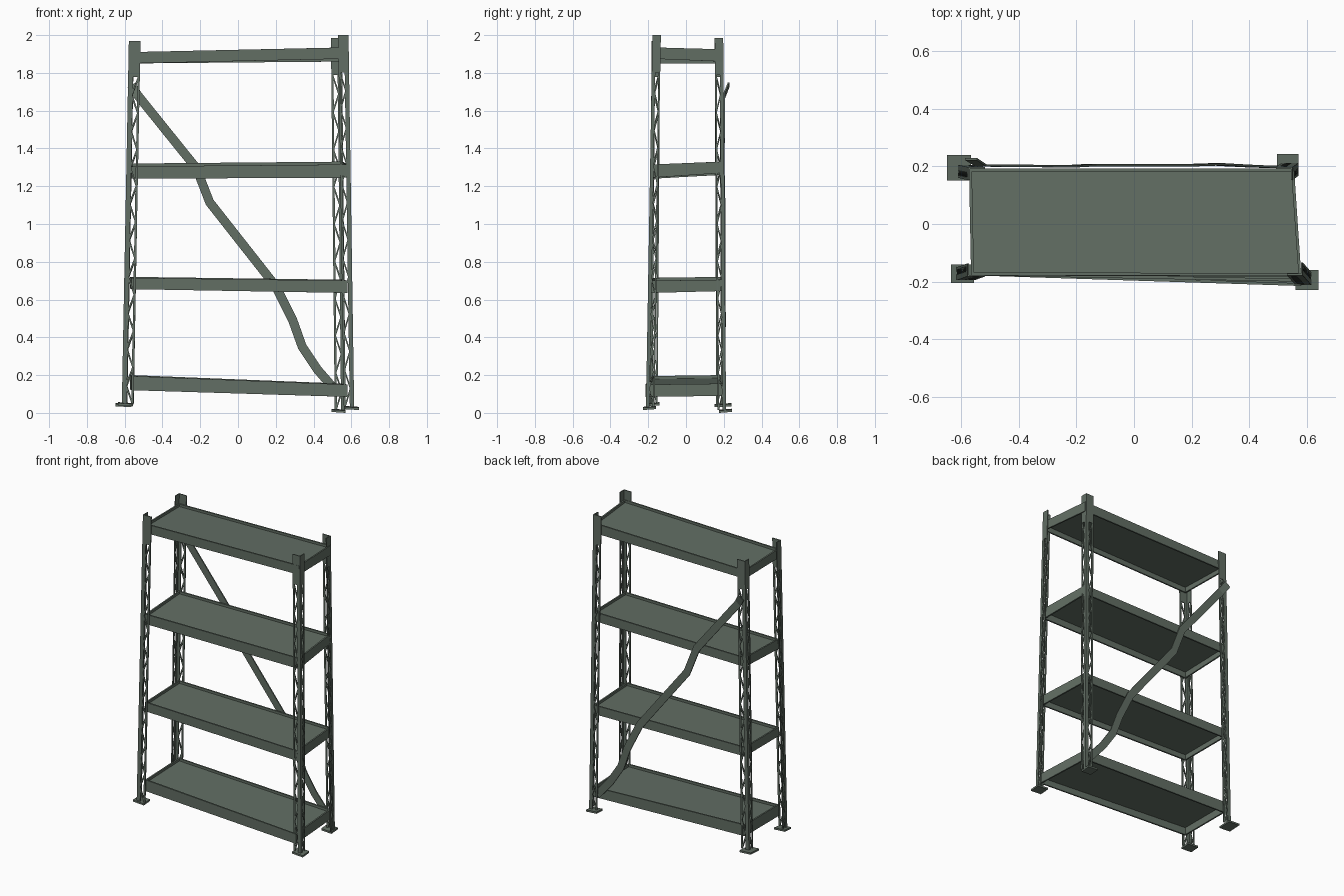
import bpy, bmesh
from mathutils import Vector

if "Cube" in bpy.data.objects:
    bpy.data.objects.remove(bpy.data.objects["Cube"])

steel = bpy.data.materials.new("grey_green_steel")
steel.diffuse_color = (0.122, 0.156, 0.127, 1)
steel.use_nodes = True
steel.node_tree.nodes["Principled BSDF"].inputs["Base Color"].default_value = steel.diffuse_color


def finish(bm, name):
    bmesh.ops.recalc_face_normals(bm, faces=bm.faces)
    mesh = bpy.data.meshes.new(name)
    bm.to_mesh(mesh)
    bm.free()
    mesh.materials.append(steel)
    ob = bpy.data.objects.new(name, mesh)
    bpy.context.collection.objects.link(ob)
    return ob


def prism(bm, low, high):
    """Closed solid between two matching outlines."""
    a = [bm.verts.new(p) for p in low]
    b = [bm.verts.new(p) for p in high]
    n = len(a)
    bm.faces.new(a[::-1])
    bm.faces.new(b)
    for i in range(n):
        j = (i + 1) % n
        bm.faces.new((a[i], a[j], b[j], b[i]))


def plate(bm, quad, offset):
    """Flat quad thickened by an offset vector."""
    prism(bm, quad, [p + offset for p in quad])


# Uprights: angle posts, each with two laced flanges and a foot plate
def upright(name, bottom, top, wx, wy, sx, sy, foot):
    bottom, top = Vector(bottom), Vector(top)
    bm = bmesh.new()
    t = 0.006
    for axis, width, inward in ((Vector((sx, 0, 0)), wx, Vector((0, sy * t, 0))),
                                (Vector((0, sy, 0)), wy, Vector((sx * t, 0, 0)))):
        def at(u, f):
            return bottom.lerp(top, f) + axis * (width * u)
        # corner strip, free edge strip and solid head
        for u0, u1 in ((0, 0.42), (0.8, 1)):
            plate(bm, [at(u0, 0), at(u1, 0), at(u1, 1), at(u0, 1)], inward)
        plate(bm, [at(0.42, 0.9), at(0.8, 0.9), at(0.8, 1), at(0.42, 1)], inward)
        # zigzag lacing between the strips
        n = 18
        for i in range(n):
            f0, f1 = 0.9 * i / n, 0.9 * (i + 1) / n
            ua, ub = (0.4, 0.82) if i % 2 else (0.82, 0.4)
            plate(bm, [at(ua, f0), at(ub, f1 - 0.013), at(ub, f1), at(ua, f0 + 0.013)], inward)
    finish(bm, name)
    # slightly tilted foot plate
    x0, x1, y0, y1 = foot
    z = bottom.z
    bm = bmesh.new()
    low = [Vector((x0, y0, z - 0.01)), Vector((x1, y0, z - 0.015)),
           Vector((x1, y1, z - 0.01)), Vector((x0, y1, z - 0.005))]
    plate(bm, low, Vector((0, 0, 0.012)))
    finish(bm, name + "_foot")


upright("front_left_upright", (-0.615, -0.195, 0.05), (-0.578, -0.182, 1.97),
        0.062, 0.045, 1, 1, (-0.635, -0.555, -0.205, -0.14))
upright("front_right_upright", (0.615, -0.212, 0.03), (0.585, -0.178, 2.0),
        0.055, 0.045, -1, 1, (0.56, 0.64, -0.228, -0.16))
upright("back_right_upright", (0.57, 0.212, 0.015), (0.55, 0.197, 1.985),
        0.058, 0.045, -1, -1, (0.495, 0.57, 0.175, 0.243))
upright("back_left_upright", (-0.61, 0.205, 0.045), (-0.575, 0.197, 1.97),
        0.058, 0.045, 1, -1, (-0.648, -0.565, 0.15, 0.24))


# Shelves: shallow trays with a folded rim around a sheet panel
def shelf(name, tops, heights, front_right_y):
    xy = [(-0.565, -0.178), (0.58, front_right_y), (0.555, 0.192), (-0.572, 0.192)]
    outer = [Vector((x, y, z)) for (x, y), z in zip(xy, tops)]
    mid = sum(outer, Vector()) / 4
    inner = [Vector((p.x - (0.01 if p.x > mid.x else -0.01),
                     p.y - (0.01 if p.y > mid.y else -0.01), p.z)) for p in outer]
    bm = bmesh.new()
    for i in range(4):
        j = (i + 1) % 4
        hi, hj = Vector((0, 0, heights[i])), Vector((0, 0, heights[j]))
        top = [outer[i], outer[j], inner[j], inner[i]]
        low = [outer[i] - hi, outer[j] - hj, inner[j] - hj, inner[i] - hi]
        prism(bm, low, top)
    finish(bm, name + "_rim")
    bm = bmesh.new()
    plate(bm, [p - Vector((0, 0, 0.026)) for p in inner], Vector((0, 0, 0.01)))
    finish(bm, name + "_panel")


# corner order: front left, front right, back right, back left
shelf("top_shelf", (1.91, 1.935, 1.925, 1.905), (0.06, 0.06, 0.065, 0.055), -0.18)
shelf("upper_shelf", (1.305, 1.315, 1.33, 1.32), (0.065, 0.07, 0.06, 0.06), -0.183)
shelf("lower_shelf", (0.715, 0.70, 0.705, 0.72), (0.06, 0.065, 0.06, 0.06), -0.2)
shelf("bottom_shelf", (0.195, 0.15, 0.155, 0.20), (0.075, 0.065, 0.065, 0.075), -0.215)

# Bent diagonal brace across the back
path = [(-0.565, 0.225, 1.735), (-0.53, 0.203, 1.68), (-0.22, 0.2, 1.295),
        (-0.15, 0.204, 1.115), (0.2, 0.204, 0.67), (0.29, 0.207, 0.49),
        (0.34, 0.204, 0.35), (0.42, 0.2, 0.23), (0.52, 0.197, 0.115)]
pts = [Vector(p) for p in path]
bm = bmesh.new()
rings = []
for i, p in enumerate(pts):
    d = pts[min(i + 1, len(pts) - 1)] - pts[max(i - 1, 0)]
    side = Vector((-d.z, 0, d.x)).normalized() * 0.024
    deep = Vector((0, 0.004, 0))
    rings.append([bm.verts.new(q) for q in
                  (p - side - deep, p + side - deep, p + side + deep, p - side + deep)])
for a, b in zip(rings, rings[1:]):
    for i in range(4):
        j = (i + 1) % 4
        bm.faces.new((a[i], a[j], b[j], b[i]))
bm.faces.new(rings[0])
bm.faces.new(rings[-1])
finish(bm, "diagonal_brace")
